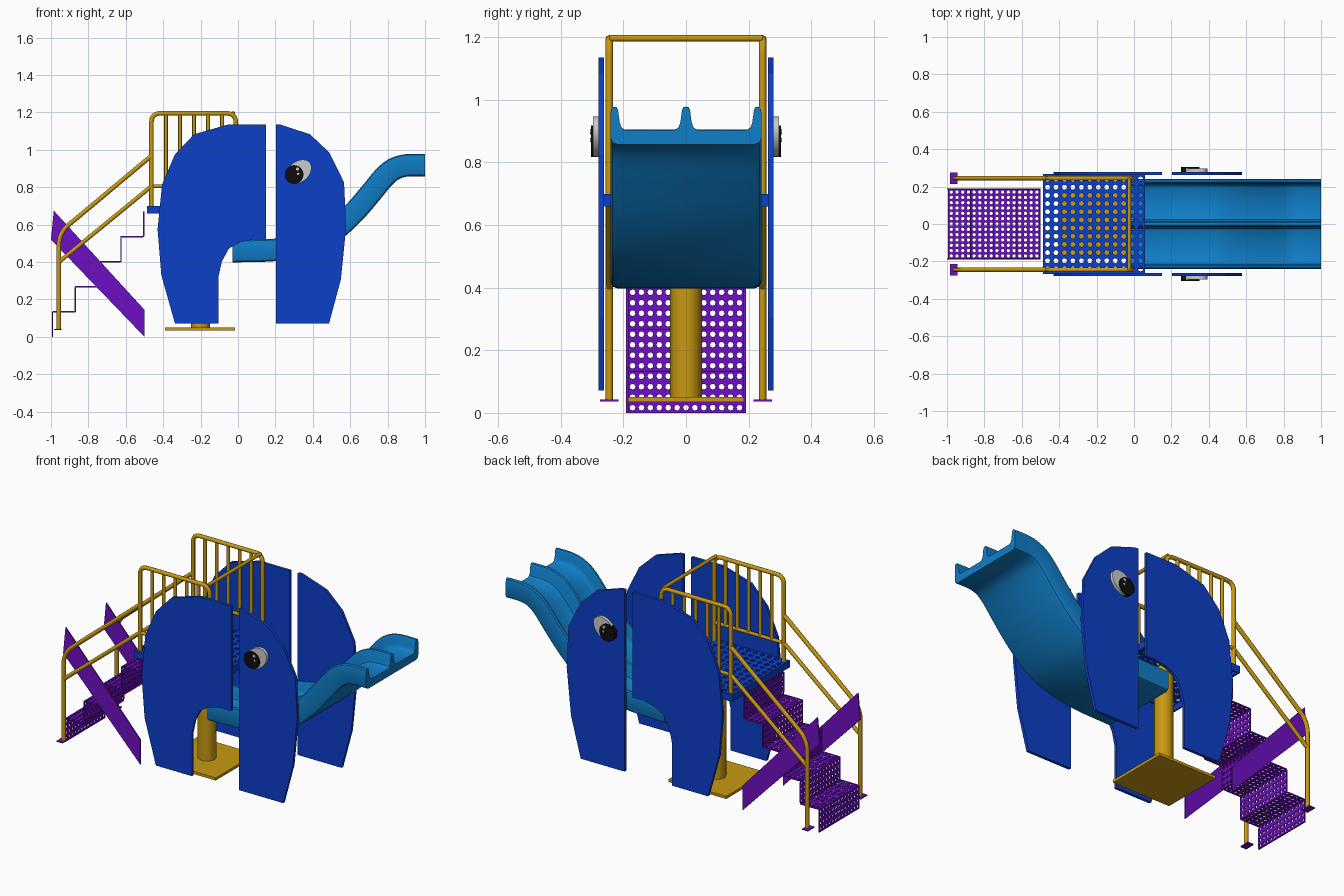
import bpy, bmesh, math
from mathutils import Vector
from mathutils.geometry import interpolate_bezier

cube = bpy.data.objects.get("Cube")
if cube:
    bpy.data.objects.remove(cube, do_unlink=True)


def material(name, r, g, b):
    m = bpy.data.materials.new(name)
    m.use_nodes = True
    m.diffuse_color = (r, g, b, 1)
    m.node_tree.nodes["Principled BSDF"].inputs["Base Color"].default_value = (r, g, b, 1)
    return m


BLUE = material("panel blue", 0.004, 0.05, 0.58)
SKY = material("slide blue", 0.005, 0.21, 0.58)
YELLOW = material("rail yellow", 0.58, 0.32, 0.006)
PURPLE = material("stair purple", 0.155, 0.005, 0.54)
WHITE = material("eye white", 0.6, 0.6, 0.6)
BLACK = material("pupil black", 0.004, 0.004, 0.004)


def add_object(name, data, mat):
    ob = bpy.data.objects.new(name, data)
    bpy.context.collection.objects.link(ob)
    data.materials.append(mat)
    return ob


def finish(name, bm, mat, smooth=False):
    bmesh.ops.recalc_face_normals(bm, faces=bm.faces)
    me = bpy.data.meshes.new(name)
    bm.to_mesh(me)
    bm.free()
    ob = add_object(name, me, mat)
    if smooth:
        bpy.ops.object.select_all(action='DESELECT')
        ob.select_set(True)
        bpy.context.view_layer.objects.active = ob
        bpy.ops.object.shade_smooth_by_angle(angle=math.radians(40))
    return ob


def loft(name, rings, mat, smooth=False):
    """Skin a list of closed rings and cap both ends."""
    bm = bmesh.new()
    loops = [[bm.verts.new(p) for p in ring] for ring in rings]
    n = len(loops[0])
    for a, b in zip(loops, loops[1:]):
        for i in range(n):
            j = (i + 1) % n
            bm.faces.new((a[i], a[j], b[j], b[i]))
    bm.faces.new(loops[0])
    bm.faces.new(loops[-1])
    return finish(name, bm, mat, smooth)


def slab(name, outline, y0, y1, mat, smooth=False):
    """Extrude an x-z outline along y."""
    return loft(name, [[(x, y, z) for x, z in outline] for y in (y0, y1)], mat, smooth)


def box(name, x0, x1, y0, y1, z0, z1, mat):
    return slab(name, [(x0, z0), (x1, z0), (x1, z1), (x0, z1)], y0, y1, mat)


def ellipse(cx, cz, a, b, turn=0, n=32):
    c, s = math.cos(turn), math.sin(turn)
    pts = [(a * math.cos(math.tau * i / n), b * math.sin(math.tau * i / n)) for i in range(n)]
    return [(cx + u * c - v * s, cz + u * s + v * c) for u, v in pts]


def tube(name, pts, r, mat, bend=0.0):
    """Round pipe through points, with its corners bent."""
    pts = [Vector(p) for p in pts]
    path = [pts[0]]
    for a, b, c in zip(pts, pts[1:], pts[2:]):
        p, q = b + (a - b).normalized() * bend, b + (c - b).normalized() * bend
        path += interpolate_bezier(p, p.lerp(b, 0.6), q.lerp(b, 0.6), q, 7)
    path.append(pts[-1])
    cu = bpy.data.curves.new(name, 'CURVE')
    cu.dimensions = '3D'
    cu.bevel_depth, cu.bevel_resolution, cu.use_fill_caps = r, 2, True
    sp = cu.splines.new('POLY')
    sp.points.add(len(path) - 1)
    for sp_point, p in zip(sp.points, path):
        sp_point.co = (*p, 1)
    sp.use_smooth = True
    return add_object(name, cu, mat)


def perforate(bm, origin, u, v, nu, nv, r):
    """Flat sheet spanned by u and v with a grid of round holes."""
    o, u, v = Vector(origin), Vector(u), Vector(v)
    du, dv = u / nu, v / nv
    for i in range(nu):
        for j in range(nv):
            c = o + du * (i + 0.5) + dv * (j + 0.5)
            outer, inner = [], []
            for k in range(8):
                ca, sa = math.cos(k * math.pi / 4), math.sin(k * math.pi / 4)
                outer.append(bm.verts.new(c + du * round(ca) / 2 + dv * round(sa) / 2))
                inner.append(bm.verts.new(c + r * (u.normalized() * ca + v.normalized() * sa)))
            for k in range(8):
                m = (k + 1) % 8
                bm.faces.new((outer[k], outer[m], inner[m], inner[k]))


def finish_sheet(name, bm, mat, thick):
    bmesh.ops.remove_doubles(bm, verts=bm.verts, dist=0.0005)
    mod = finish(name, bm, mat).modifiers.new("thickness", 'SOLIDIFY')
    mod.thickness, mod.offset = thick, 0


# Animal-shaped side panels
rear = [(0.15, 1.136), (-0.05, 1.136), (-0.235, 1.083), (-0.337, 0.976), (-0.406, 0.815),
        (-0.43, 0.575), (-0.41, 0.33), (-0.337, 0.072), (-0.104, 0.072), (-0.104, 0.324),
        (-0.086, 0.404), (-0.048, 0.473), (0.01, 0.505), (0.08, 0.521), (0.15, 0.521)]
head = [(0.203, 1.136), (0.225, 1.136), (0.385, 1.083), (0.487, 0.987), (0.567, 0.826),
        (0.578, 0.585), (0.55, 0.307), (0.487, 0.072), (0.203, 0.072)]

for side, s in (("right", -1), ("left", 1)):
    slab(f"{side}_body_panel", rear, s * 0.262, s * 0.279, BLUE)
    slab(f"{side}_head_panel", head, s * 0.262, s * 0.279, BLUE)

    # Eye
    slab(f"{side}_eye_white", ellipse(0.325, 0.883, 0.076, 0.055, 0.7), s * 0.278, s * 0.297, WHITE, True)
    slab(f"{side}_pupil", ellipse(0.30, 0.868, 0.05, 0.05), s * 0.278, s * 0.304, BLACK, True)
    for k, (x, z, r) in enumerate([(0.318, 0.898, 0.009), (0.322, 0.872, 0.006)]):
        slab(f"{side}_eye_glint_{k}", ellipse(x, z, r, r, 0, 12), s * 0.304, s * 0.306, WHITE)

    # Platform guard rail
    y = s * 0.245
    tube(f"{side}_guard_rail", [(-0.463, y, 0.68), (-0.463, y, 1.195), (-0.012, y, 1.195),
                                (-0.012, y, 0.68)], 0.012, YELLOW, 0.045)
    tube(f"{side}_guard_lower_bar", [(-0.463, y, 0.805), (-0.012, y, 0.805)], 0.01, YELLOW)
    for k in range(5):
        x = -0.385 + 0.075 * k
        tube(f"{side}_baluster_{k}", [(x, y, 0.805), (x, y, 1.195)], 0.01, YELLOW)

    # Stair handrail with foot plate
    tube(f"{side}_handrail", [(-0.958, y, 0.04), (-0.958, y, 0.555), (-0.463, y, 0.968)],
         0.012, YELLOW, 0.06)
    tube(f"{side}_lower_handrail", [(-0.958, y, 0.4), (-0.463, y, 0.805)], 0.011, YELLOW)
    box(f"{side}_rail_foot", -0.983, -0.945, y - 0.03, y + 0.03, 0.037, 0.043, PURPLE)

    # Stair side board
    slab(f"{side}_stair_board", [(-1.0, 0.52), (-0.985, 0.675), (-0.5, 0.145), (-0.5, 0.0)],
         s * 0.184, s * 0.191, PURPLE)
    box(f"{side}_platform_edge", -0.487, 0.06, s * 0.255, s * 0.267, 0.66, 0.7, BLUE)

tube("guard_cross_bar", [(-0.025, -0.245, 1.197), (-0.025, 0.245, 1.197)], 0.01, YELLOW)

# Perforated platform deck
bm = bmesh.new()
perforate(bm, (-0.485, -0.262, 0.696), (0.543, 0, 0), (0, 0.524, 0), 12, 12, 0.0135)
finish_sheet("platform_deck", bm, BLUE, 0.008)
for name, x in (("rear", -0.487), ("front", 0.05)):
    box(f"{name}_platform_edge", x, x + 0.01, -0.262, 0.262, 0.66, 0.7, BLUE)

# Perforated zigzag stairs
bm = bmesh.new()
run, rise, wide = 0.122, 0.134, (0, 0.37, 0)
for i in range(5):
    x, z = -0.992 + i * run, i * rise
    perforate(bm, (x, -0.185, z), wide, (0, 0, rise), 13, 4, 0.0092)
    if i < 4:
        perforate(bm, (x, -0.185, z + rise), wide, (run, 0, 0), 13, 4, 0.0092)
finish_sheet("stairs", bm, PURPLE, 0.007)

# Support post and ground plate
tube("support_post", [(-0.2, 0, 0.04), (-0.2, 0, 0.69)], 0.051, YELLOW)
box("ground_plate", -0.39, -0.015, -0.185, 0.185, 0.034, 0.05, YELLOW)

# Double slide: half profile as (y, height), mirrored and swept along the path
half = [(0, 0.12), (0.008, 0.118), (0.013, 0.108), (0.018, 0.07), (0.024, 0.053), (0.036, 0.046),
        (0.195, 0.046), (0.206, 0.053), (0.212, 0.07), (0.217, 0.108), (0.222, 0.118), (0.23, 0.12),
        (0.238, 0.114), (0.241, 0.1), (0.241, 0.02), (0.235, 0.006), (0.22, 0)]
profile = half + [(-y, h) for y, h in reversed(half[1:])]
knots = [Vector((x, 0, z)) for x, z in
         [(-0.03, 0.398), (0.2, 0.405), (0.35, 0.43), (0.48, 0.475), (0.578, 0.543), (0.67, 0.63),
          (0.76, 0.735), (0.82, 0.808), (0.86, 0.843), (0.905, 0.857), (1.0, 0.858)]]
ends = [knots[0] * 2 - knots[1]] + knots + [knots[-1] + Vector((0.1, 0, 0))]
path = []
for a, b, c, d in zip(ends, ends[1:], ends[2:], ends[3:]):
    t0, t1 = (c - a).normalized(), (d - b).normalized()
    k = (c - b).length / 3
    path += interpolate_bezier(b, b + t0 * k, c - t1 * k, c, 5)[:-1]
path.append(knots[-1])
rings = []
for i, p in enumerate(path):
    t = (path[min(i + 1, len(path) - 1)] - path[max(i - 1, 0)]).normalized()
    if i in (0, len(path) - 1):
        t = Vector((1, 0, 0))
    up = Vector((-t.z, 0, t.x))
    rings.append([p + up * h + Vector((0, y, 0)) for y, h in profile])
loft("double_slide", rings, SKY, True)
